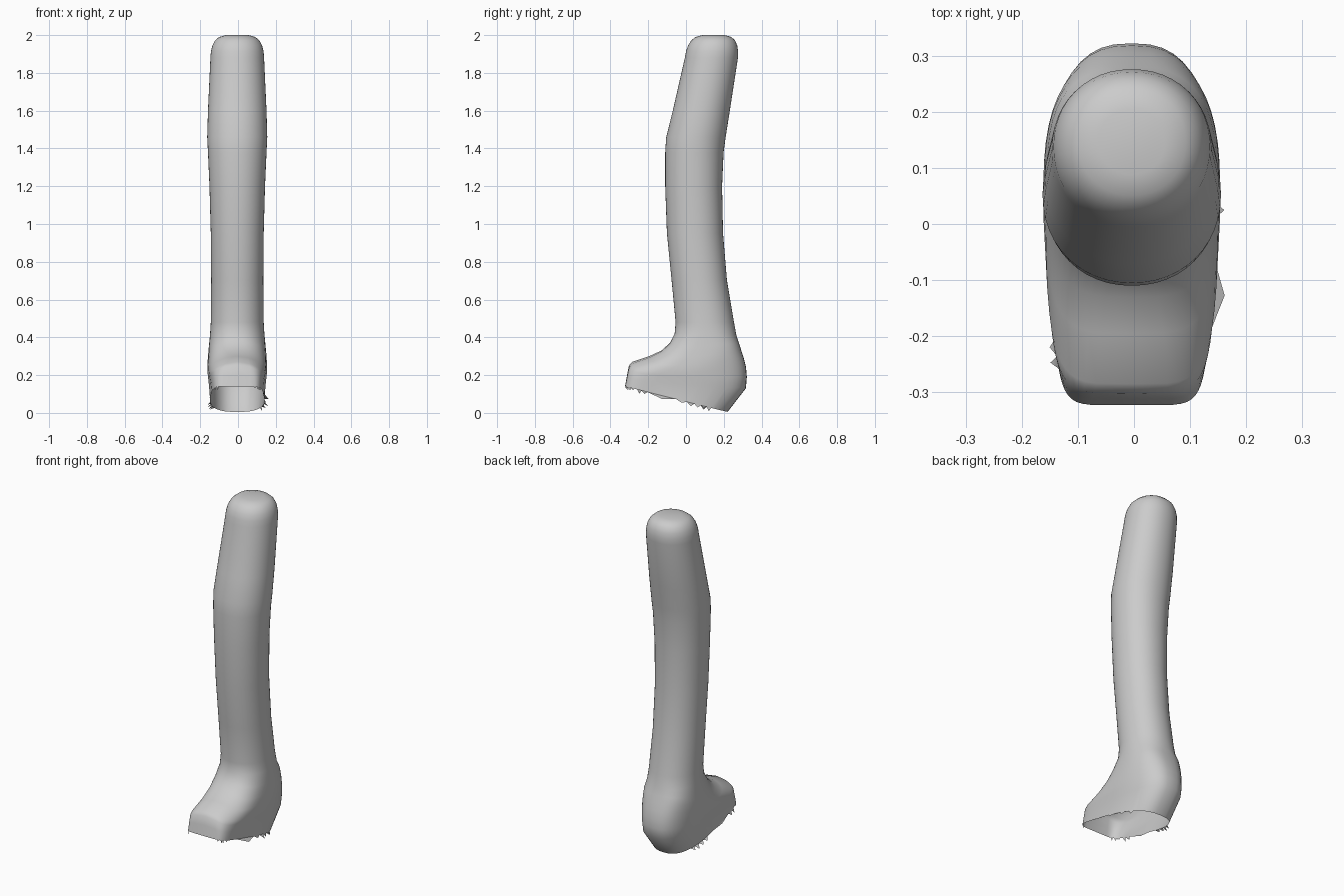
import bpy, bmesh, math, random

if "Cube" in bpy.data.objects:
    bpy.data.objects.remove(bpy.data.objects["Cube"])

random.seed(4)
SEG = 48

# Leg sections: z, front y, back y, half width
LEG = [
    (1.88, -0.006, 0.275, 0.142),
    (1.60, -0.070, 0.232, 0.155),
    (1.46, -0.105, 0.210, 0.159),
    (1.38, -0.110, 0.199, 0.155),
    (1.20, -0.110, 0.191, 0.147),
    (0.95, -0.101, 0.196, 0.140),
    (0.70, -0.076, 0.217, 0.138),
    (0.48, -0.055, 0.254, 0.140),
]
# Foot sections, tilting from ankle to sole: front y, front z, back y, back z
FOOT = [
    (-0.060, 0.42, 0.267, 0.41),
    (-0.085, 0.37, 0.280, 0.37),
    (-0.130, 0.33, 0.293, 0.33),
    (-0.195, 0.30, 0.306, 0.29),
    (-0.285, 0.27, 0.318, 0.24),
    (-0.302, 0.25, 0.322, 0.19),
    (-0.312, 0.20, 0.317, 0.13),
    (-0.323, 0.14, 0.220, 0.005),
]


def section(bm, yf, zf, yb, zb, w, n=2.1, droop=0.0):
    # Ring that is round at the back and squarer (exponent n) at the front
    verts = []
    mid, half = (yf + yb) / 2, (yb - yf) / 2
    for i in range(SEG):
        a = 2 * math.pi * i / SEG
        s, c = math.sin(a), -math.cos(a)
        e = 2 / (n if c < 0 else min(n, 2.6))
        u = math.copysign(abs(s) ** e, s)
        v = math.copysign(abs(c) ** e, c)
        narrow = 1 - 0.1 * max(0, -v) * min(1, (n - 2.1) / 3)
        t = (v + 1) / 2
        z = zf + (zb - zf) * t - droop * u * u * (1 - t * t)
        verts.append(bm.verts.new((u * w * narrow - 0.004, mid + v * half, z)))
    return verts


bm = bmesh.new()
rings = []

# Rounded top end
z0, f0, b0, w0 = LEG[0]
for k in range(5, 0, -1):
    a = k * math.pi / 11
    s = math.cos(a) ** 0.45
    z = z0 + (2 - z0) * math.sin(a) / math.sin(5 * math.pi / 11)
    mid, half = (f0 + b0) / 2 + 0.1 * (z - z0), (b0 - f0) / 2 * s
    rings.append(section(bm, mid - half, z, mid + half, z, w0 * s))
bm.faces.new(rings[0])

# Leg, then foot
for z, yf, yb, w in LEG:
    rings.append(section(bm, yf, z, yb, z, w))
for k, (yf, zf, yb, zb) in enumerate(FOOT):
    t = k / (len(FOOT) - 1)
    bulge = math.sin(math.pi * t)
    rings.append(section(bm, yf, zf, yb, zb, 0.144 + 0.014 * bulge,
                         2.2 + 4.8 * t, 0.05 * bulge))
for a, b in zip(rings, rings[1:]):
    for i in range(SEG):
        j = (i + 1) % SEG
        bm.faces.new((a[i], b[i], b[j], a[j]))

# Torn edge: small teeth round the open sole
last = rings[-1]
for i in range(SEG):
    p, q = last[i], last[(i + 1) % SEG]
    m = (p.co + q.co) / 2
    if m.y > 0.13 or random.random() < 0.35:
        continue
    out = 0 if m.y < -0.28 else random.uniform(0.005, 0.03)
    tip = (m.x + math.copysign(out, m.x), m.y, m.z - random.uniform(0.008, 0.02))
    bm.faces.new((p, bm.verts.new(tip), q))

bmesh.ops.recalc_face_normals(bm, faces=bm.faces)
me = bpy.data.meshes.new("leg_with_foot")
bm.to_mesh(me)
bm.free()
leg = bpy.data.objects.new("leg_with_foot", me)
bpy.context.collection.objects.link(leg)
bpy.context.view_layer.objects.active = leg
leg.select_set(True)
bpy.ops.object.shade_smooth_by_angle(angle=math.radians(50))
